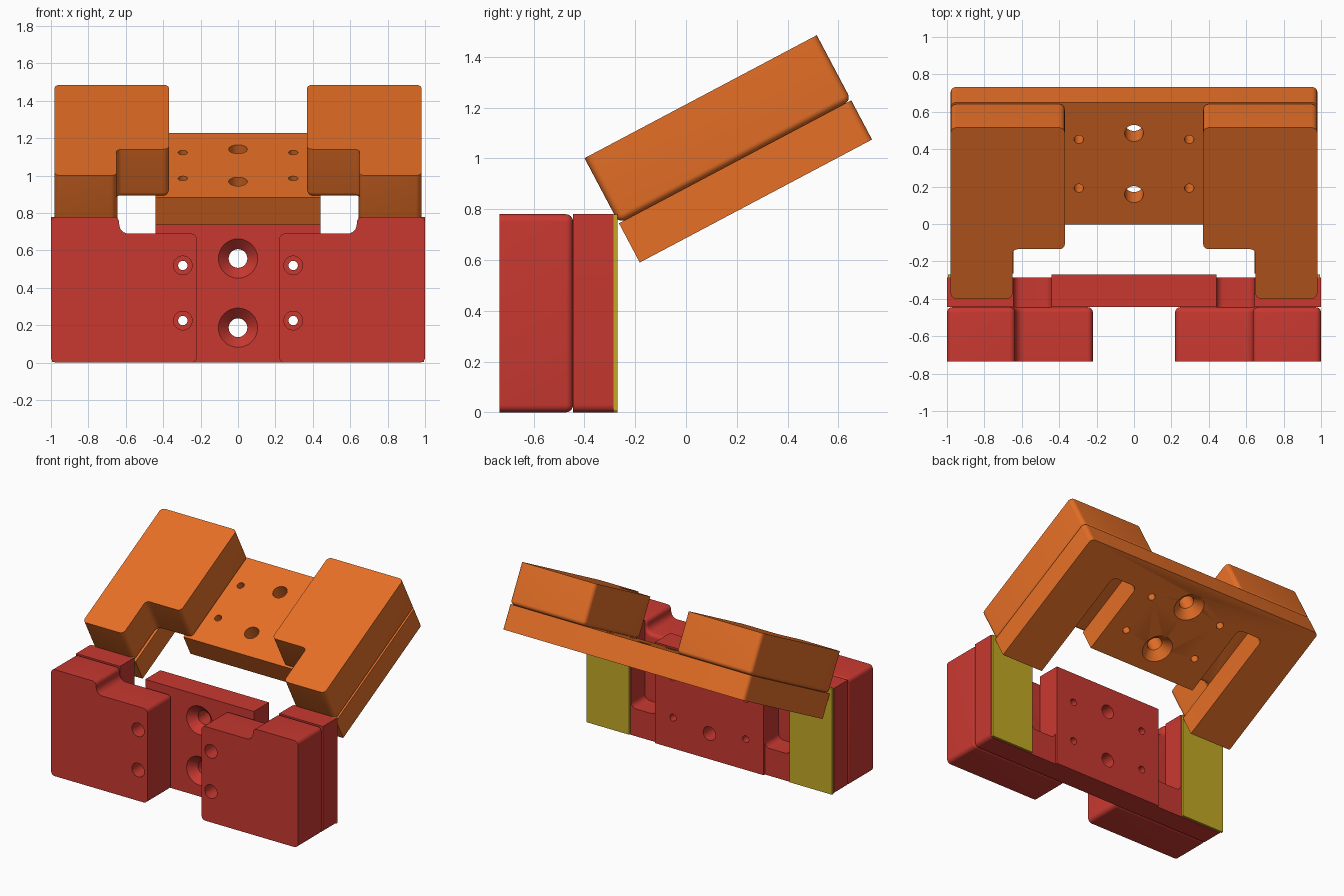
import bpy, bmesh
from math import cos, sin, pi, radians

if "Cube" in bpy.data.objects:
    bpy.data.objects.remove(bpy.data.objects["Cube"])

# Each jaw half has local axes: x, v (along the plate), w (depth through the block)
A = radians(27.9)


def lower(x, v, w):
    return (x, -0.735 + w, v)


def upper(x, v, w):
    return (x, 0.515 - v * cos(A) + w * sin(A), 1.485 - v * sin(A) - w * cos(A))


def material(name, rgb):
    m = bpy.data.materials.new(name)
    m.diffuse_color = (*rgb, 1)
    m.use_nodes = True
    m.node_tree.nodes["Principled BSDF"].inputs["Base Color"].default_value = m.diffuse_color
    return m


RED = material("red", (0.58, 0.04, 0.03))
ORANGE = material("orange", (0.79, 0.16, 0.02))
YELLOW = material("yellow", (0.55, 0.4, 0.02))


def outline(pts, d=0.0, seg=6):
    """Right-angled counter-clockwise outline, inset by d, with corner radii."""
    res, n = [], len(pts)
    for i, (x, y, r) in enumerate(pts):
        px, py, _ = pts[i - 1]
        qx, qy, _ = pts[(i + 1) % n]
        la, lb = abs(x - px) + abs(y - py), abs(qx - x) + abs(qy - y)
        a = ((x - px) / la, (y - py) / la)
        b = ((qx - x) / lb, (qy - y) / lb)
        cx, cy = x + d * (-a[1] - b[1]), y + d * (a[0] + b[0])
        if r == 0:
            res.append((cx, cy))
            continue
        convex = a[0] * b[1] - a[1] * b[0] > 0
        r = max(r - d, 0.002) if convex else r + d
        cx, cy = cx + r * (b[0] - a[0]), cy + r * (b[1] - a[1])
        for k in range(seg + 1):
            t = k / seg * pi / 2
            res.append((cx + r * (a[0] * sin(t) - b[0] * cos(t)),
                        cy + r * (a[1] * sin(t) - b[1] * cos(t))))
    return res


def loft(bm, rings, place):
    """Join rings of (x, v, w) points into a capped solid."""
    vs = [[bm.verts.new(place(*p)) for p in ring] for ring in rings]
    n = len(vs[0])
    for lo, hi in zip(vs, vs[1:]):
        for i in range(n):
            bm.faces.new((lo[i], lo[(i + 1) % n], hi[(i + 1) % n], hi[i]))
    bm.faces.new(vs[0][::-1])
    bm.faces.new(vs[-1])


def finish(bm, name, mat):
    bmesh.ops.recalc_face_normals(bm, faces=bm.faces[:])
    me = bpy.data.meshes.new(name)
    bm.to_mesh(me)
    bm.free()
    ob = bpy.data.objects.new(name, me)
    bpy.context.collection.objects.link(ob)
    if mat:
        me.materials.append(mat)
    return ob


def activate(ob):
    bpy.ops.object.select_all(action='DESELECT')
    ob.select_set(True)
    bpy.context.view_layer.objects.active = ob


def block(name, pts, w0, w1, place, mat, side=1, fillet=0.0, holes=()):
    """Extruded outline, optional rounded w1 rim, drilled with (x, v, profile) holes."""
    levels = [(0, w0), (0, w1)]
    if fillet:
        levels = [(0, w0)] + [(fillet * (1 - cos(k * pi / 12)),
                               w1 - fillet + fillet * sin(k * pi / 12)) for k in range(7)]
    bm = bmesh.new()
    loft(bm, [[(side * x, v, w) for x, v in outline(pts, d)] for d, w in levels], place)
    ob = finish(bm, name, mat)
    if holes:
        bm = bmesh.new()
        for hx, hv, prof in holes:
            loft(bm, [[(hx + r * cos(k * pi / 16), hv + r * sin(k * pi / 16), w)
                       for k in range(32)] for r, w in prof], place)
        cutter = finish(bm, name + "_cutter", None)
        cutter.hide_render = True
        mod = ob.modifiers.new("holes", 'BOOLEAN')
        mod.operation, mod.solver, mod.object = 'DIFFERENCE', 'EXACT', cutter
        activate(ob)
        bpy.ops.object.modifier_apply(modifier=mod.name)
        bpy.data.objects.remove(cutter)
    activate(ob)
    bpy.ops.object.shade_smooth_by_angle(angle=radians(30))
    return ob


def rect(x0, x1, v0, v1):
    return [(x0, v0, 0), (x1, v0, 0), (x1, v1, 0), (x0, v1, 0)]


def plate(hw, arm):
    """Slotted back plate: wide base, central tongue and two outer arms."""
    half = [(hw, 0, 0.03), (hw, arm, 0.0), (0.645, arm, 0.0), (0.645, 0.2, 0.04),
            (0.44, 0.2, 0.04), (0.44, 0.74, 0.0)]
    return half + [(-x, v, r) for x, v, r in reversed(half)]


def pad(x0, x1, xn, vn, vt, rn):
    """L-shaped outline of the thick pads."""
    r = 0.03
    return [(x0, 0, r), (x1, 0, r), (x1, vt, r), (xn, vt, r), (xn, vn, rn), (x0, vn, r)]


def screw_holes(main):
    small = [(0.025, 0.2), (0.025, 0.6)]
    return ([(0, v, main) for v in (0.187, 0.557)] +
            [(s * 0.295, v, small) for s in (-1, 1) for v in (0.225, 0.52)])


# Lower jaw, countersunk from the front
low_holes = screw_holes([(0.115, 0.28), (0.105, 0.29), (0.05, 0.345), (0.05, 0.6)])
block("lower_plate", plate(1.0, 0.78), 0.29, 0.45, lower, RED, holes=low_holes)
block("lower_plate_face", rect(-0.44, 0.44, 0, 0.74), 0.45, 0.465, lower, RED, holes=low_holes)

# Upper jaw, countersunk from underneath
up_holes = screw_holes([(0.05, 0.2), (0.05, 0.41), (0.105, 0.465), (0.115, 0.475)])
block("upper_plate", plate(0.98, 1.035), 0.29, 0.465, upper, ORANGE, holes=up_holes)

# Paired pads and contact strips
for s, tag in ((-1, "left"), (1, "right")):
    bores = [(s * 0.295, v, [(0.05, -0.1), (0.05, 0.4)]) for v in (0.225, 0.52)]
    block("lower_pad_" + tag, pad(0.22, 1.0, 0.635, 0.69, 0.78, 0.05), 0, 0.29,
          lower, RED, s, 0.028, bores)
    block("upper_pad_" + tag, pad(0.37, 0.98, 0.65, 0.735, 1.035, 0.03), 0, 0.29,
          upper, ORANGE, s, 0.028)
    block("contact_strip_" + tag, rect(0.65, 0.995, 0.005, 0.778), 0.45, 0.465,
          lower, YELLOW, s)
